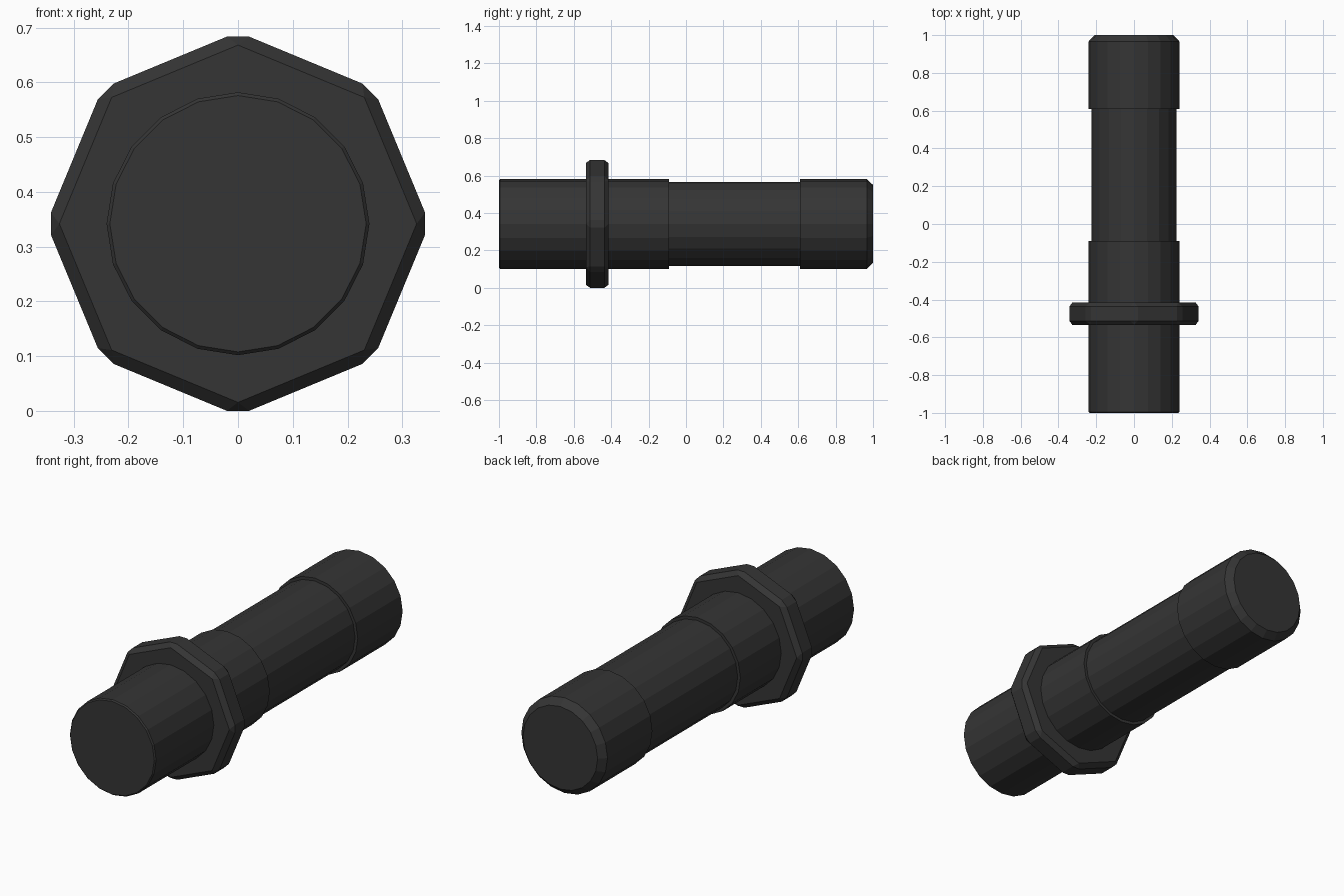
import bpy, bmesh, math

if "Cube" in bpy.data.objects:
    bpy.data.objects.remove(bpy.data.objects["Cube"])

AXIS_Z = 0.342

black = bpy.data.materials.new("dark_charcoal")
black.diffuse_color = (0.035, 0.035, 0.035, 1)
black.use_nodes = True
black.node_tree.nodes["Principled BSDF"].inputs["Base Color"].default_value = black.diffuse_color


def lathe(bm, profile, sides):
    """Closed solid around the y axis from (y, radius) points, a vertex pointing up."""
    rings = []
    for y, r in profile:
        rings.append([bm.verts.new((r * math.sin(2 * math.pi * i / sides), y,
                                    AXIS_Z + r * math.cos(2 * math.pi * i / sides)))
                      for i in range(sides)])
    for a, b in zip(rings, rings[1:]):
        for i in range(sides):
            j = (i + 1) % sides
            bm.faces.new((a[i], a[j], b[j], b[i]))
    bm.faces.new(rings[0])
    bm.faces.new(rings[-1])
    bmesh.ops.recalc_face_normals(bm, faces=bm.faces[:])


def make_part(name, profile, sides, bevel=0):
    bm = bmesh.new()
    lathe(bm, profile, sides)
    if bevel:
        bmesh.ops.bevel(bm, geom=bm.edges[:], offset=bevel, offset_type='OFFSET',
                        segments=1, profile=0.5, affect='EDGES')
        bmesh.ops.recalc_face_normals(bm, faces=bm.faces[:])
    mesh = bpy.data.meshes.new(name)
    bm.to_mesh(mesh)
    bm.free()
    mesh.materials.append(black)
    obj = bpy.data.objects.new(name, mesh)
    bpy.context.collection.objects.link(obj)
    return obj


# Stepped 20-sided shaft: collar, narrower neck, chamfered rear end
make_part("stepped_shaft", [
    (-1.0, 0.234), (-0.994, 0.24), (-0.09, 0.24), (-0.09, 0.225),
    (0.61, 0.225), (0.61, 0.24), (0.967, 0.24), (1.0, 0.208)], 20)

# Octagonal flange with bevelled edges
make_part("octagonal_flange", [(-0.535, 0.35), (-0.415, 0.35)], 8, bevel=0.022)
